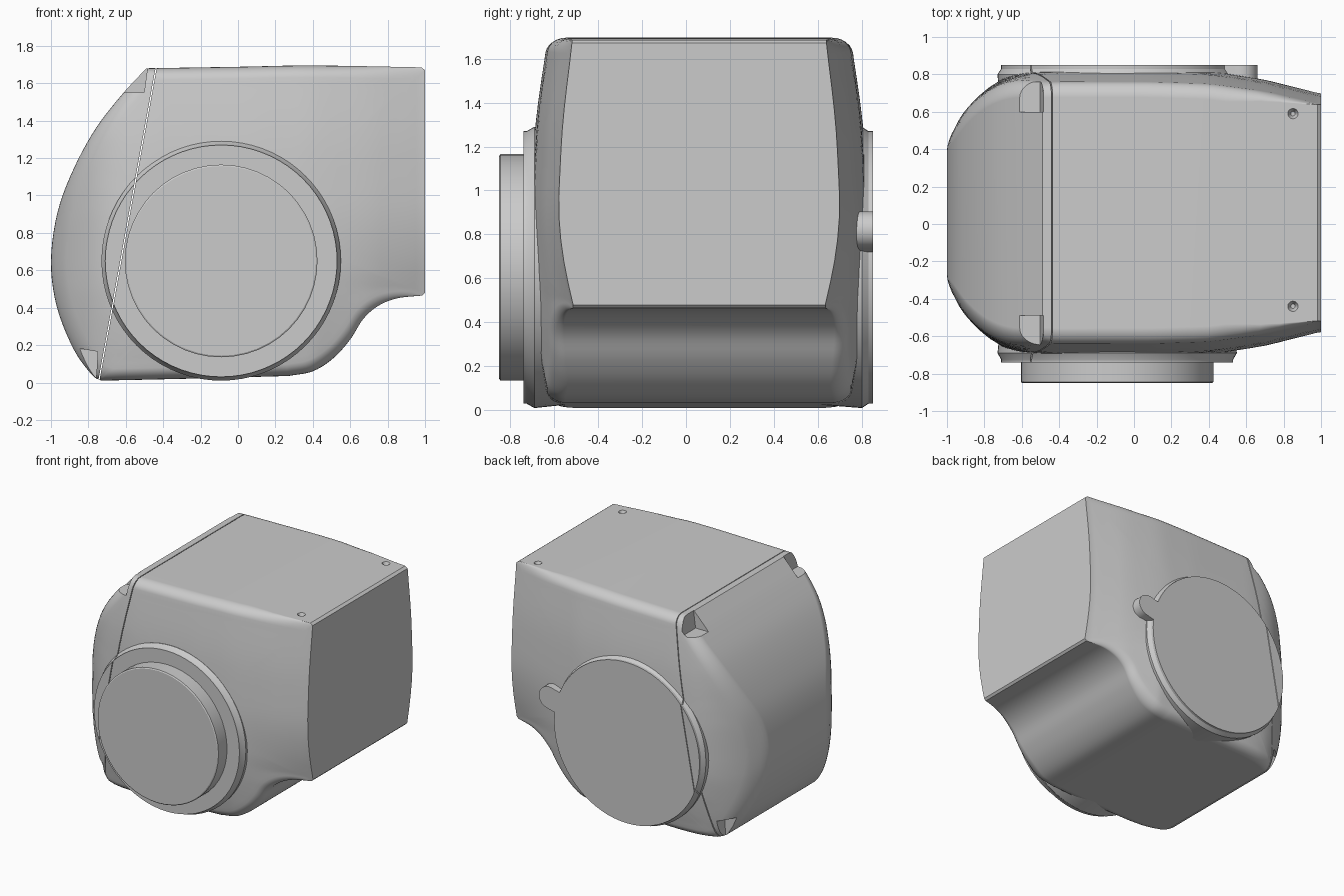
import bpy, bmesh, math
from mathutils import Vector, Matrix

cube = bpy.data.objects.get("Cube")
if cube:
    bpy.data.objects.remove(cube)

grey = bpy.data.materials.new("plain grey")
grey.use_nodes = True
COLOUR = (0.6, 0.6, 0.6, 1)
grey.diffuse_color = COLOUR
grey.node_tree.nodes["Principled BSDF"].inputs["Base Color"].default_value = COLOUR

MID_Y = 0.06
DISC = (-0.09, 0.65)


def make(name, bm):
    bmesh.ops.recalc_face_normals(bm, faces=bm.faces[:])
    mesh = bpy.data.meshes.new(name)
    bm.to_mesh(mesh)
    bm.free()
    mesh.materials.append(grey)
    obj = bpy.data.objects.new(name, mesh)
    bpy.context.collection.objects.link(obj)
    return obj


def activate(obj):
    bpy.ops.object.select_all(action='DESELECT')
    obj.select_set(True)
    bpy.context.view_layer.objects.active = obj


def combine(obj, other, operation='DIFFERENCE', keep=False):
    mod = obj.modifiers.new("combine", 'BOOLEAN')
    mod.operation = operation
    mod.solver = 'EXACT'
    mod.object = other
    activate(obj)
    bpy.ops.object.modifier_apply(modifier=mod.name)
    if not keep:
        bpy.data.objects.remove(other)


def finish(obj, angle=32):
    activate(obj)
    bpy.ops.object.shade_smooth_by_angle(angle=math.radians(angle))
    mod = obj.modifiers.new("clean shading", 'WEIGHTED_NORMAL')
    mod.keep_sharp = True


def spline(points, n):
    """Smooth open curve through the points, leaving out the last one."""
    p = [Vector(q) for q in points]
    p = [2 * p[0] - p[1]] + p + [2 * p[-1] - p[-2]]
    out = []
    for a, b, c, d in zip(p, p[1:], p[2:], p[3:]):
        for i in range(n):
            t = i / n
            out.append(b + 0.5 * t * (c - a + t * (2*a - 5*b + 4*c - d + t * (3*(b - c) + d - a))))
    return out


def blend(table, x, soft=0.04):
    """Softened reading of a table of (position, value)."""
    def read(v):
        v = min(max(v, table[0][0]), table[-1][0])
        for (x0, y0), (x1, y1) in zip(table, table[1:]):
            if v <= x1:
                return y0 + (y1 - y0) * (v - x0) / (x1 - x0)
    return (read(x - soft) + 2 * read(x) + read(x + soft)) / 4


def clamp(v):
    return min(max(v, 0), 1)


def prism(name, outline, y0, y1):
    bm = bmesh.new()
    near = [bm.verts.new((x, y0, z)) for x, z in outline]
    far = [bm.verts.new((x, y1, z)) for x, z in outline]
    bm.faces.new(near)
    bm.faces.new(far)
    for i in range(len(near)):
        j = (i + 1) % len(near)
        bm.faces.new((near[i], near[j], far[j], far[i]))
    return make(name, bm)


def lathe(name, rings, segments=72):
    """Turned part about the y axis through the disc centre; rings are (radius, y)."""
    bm = bmesh.new()
    loops = []
    for r, y in rings:
        angles = [2 * math.pi * i / segments for i in range(segments)]
        loops.append([bm.verts.new((DISC[0] + r * math.cos(a), y, DISC[1] + r * math.sin(a)))
                      for a in angles])
    for lo, hi in zip(loops, loops[1:]):
        for i in range(segments):
            j = (i + 1) % segments
            bm.faces.new((lo[i], lo[j], hi[j], hi[i]))
    bm.faces.new(loops[0])
    bm.faces.new(loops[-1])
    return make(name, bm)


# Side outline of the housing (x, z)
back_curve = [(-0.73, 0.01), (-0.78, 0.04), (-0.88, 0.18), (-0.97, 0.41), (-1, 0.65),
              (-0.965, 0.91), (-0.88, 1.14), (-0.76, 1.36), (-0.62, 1.54), (-0.49, 1.68)]
top_line = [(-0.49, 1.68), (0, 1.688), (0.4, 1.695), (0.98, 1.685)]
end_line = [(0.98, 1.685), (1, 1.67), (1, 0.48), (0.985, 0.465)]
under_curve = [(0.985, 0.465), (0.85, 0.45), (0.75, 0.41), (0.67, 0.34), (0.6, 0.23),
               (0.51, 0.13), (0.4, 0.06), (0.27, 0.035)]
bottom_line = [(0.27, 0.035), (-0.2, 0.022), (-0.73, 0.01)]
outline = spline(back_curve, 5) + spline(top_line, 6) + [Vector(p) for p in end_line[:2]]
outline += [Vector((1, 1.67 - 1.19 * i / 12)) for i in range(1, 13)]
outline += spline(under_curve, 5) + spline(bottom_line, 8)

# Half width along the length and its taper over the height
WIDTH = [(-1, 0.39), (-0.97, 0.45), (-0.9, 0.555), (-0.8, 0.655), (-0.7, 0.72), (-0.6, 0.755),
         (-0.45, 0.77), (0.1, 0.77), (0.4, 0.76), (0.7, 0.715), (1, 0.64)]
TAPER = [(0, 0.88), (0.2, 0.94), (0.5, 1), (0.9, 1), (1.3, 0.97), (1.6, 0.915), (1.7, 0.89)]


def half_width(x, z):
    tuck = 0.1 * clamp((x - 0.4) / 0.6) * clamp((1 - z) / 0.5) ** 2
    return blend(WIDTH, x) * blend(TAPER, z, 0.1) * (1 - tuck)


# Housing: outline rings shrink to the middle of each bulged, round-edged side
centre = Vector((0.1, 0.85))
rings = [(1 - 0.075 * (1 - math.cos(a)), 1 - math.sin(a))
         for a in (math.pi / 2 * i / 6 for i in range(7))]
rings += [(s / 100, 0) for s in (89, 85, 80, 74, 67, 58, 48, 36, 24, 12)]
bm = bmesh.new()
rims = []
for side in (-1, 1):
    loops = []
    for scale, drop in rings:
        loop = []
        for p in outline:
            x, z = centre + (p - centre) * scale
            radius = 0.075 * clamp((1 - x) / 0.5)
            y = MID_Y + side * (half_width(x, z) - drop * radius)
            loop.append(bm.verts.new((x, y, z)))
        loops.append(loop)
    n = len(outline)
    for lo, hi in zip(loops, loops[1:]):
        for i in range(n):
            j = (i + 1) % n
            bm.faces.new((lo[i], lo[j], hi[j], hi[i]))
    hub = bm.verts.new((centre.x, MID_Y + side * half_width(*centre), centre.y))
    for i in range(n):
        bm.faces.new((loops[-1][i], loops[-1][(i + 1) % n], hub))
    rims.append(loops[0])
for i in range(n):
    j = (i + 1) % n
    bm.faces.new((rims[0][i], rims[0][j], rims[1][j], rims[1][i]))
housing = make("housing", bm)

# Latch notches at the top and bottom of the cover
for y0, y1 in ((-0.65, -0.49), (0.6, 0.76)):
    combine(housing, prism("top_notch", [(-0.7, 1.55), (-0.502, 1.55), (-0.475, 1.75), (-0.7, 1.75)], y0, y1))
    combine(housing, prism("low_notch", [(-0.95, 0.2), (-0.75, 0.165), (-0.765, -0.1), (-0.95, -0.1)], y0, y1))

# Screw dimples on the top
for y in (0.59, -0.44):
    bm = bmesh.new()
    bmesh.ops.create_cone(bm, cap_ends=True, segments=20, radius1=0.012, radius2=0.034, depth=0.05,
                          matrix=Matrix.Translation((0.85, y, 1.677)))
    combine(housing, make("dimple", bm))

# Front flange, round front cap and rear disc with its tab
flange = lathe("front_flange", [(0.62, -0.74), (0.62, -0.725), (0.64, -0.69), (0.62, -0.5)])
cap = lathe("front_cap", [(0.507, -0.85), (0.515, -0.845), (0.515, -0.7)], 48)
rear = lathe("rear_disc", [(0.62, 0.85), (0.62, 0.83), (0.64, 0.80), (0.62, 0.55)])
tip = Vector((0.575, 0.82))
along = (tip - Vector(DISC)).normalized()
across = Vector((-along.y, along.x))
tab = [tip + 0.085 * (math.cos(a) * along + math.sin(a) * across)
       for a in (math.pi * (i / 14 - 0.5) for i in range(15))]
tab += [tip - 0.3 * along + 0.085 * across, tip - 0.3 * along - 0.085 * across]
combine(rear, prism("rear_tab", tab, 0.6, 0.85), 'UNION')

# Slanted seam between body and cover
seam = prism("seam_cutter", [(-0.413, 1.8), (-0.419, 1.8), (-0.767, -0.1), (-0.761, -0.1)], -1, 1)
for part in (housing, flange, rear):
    combine(part, seam, keep=True)
bpy.data.objects.remove(seam)

for part in (housing, flange, cap, rear):
    finish(part)
